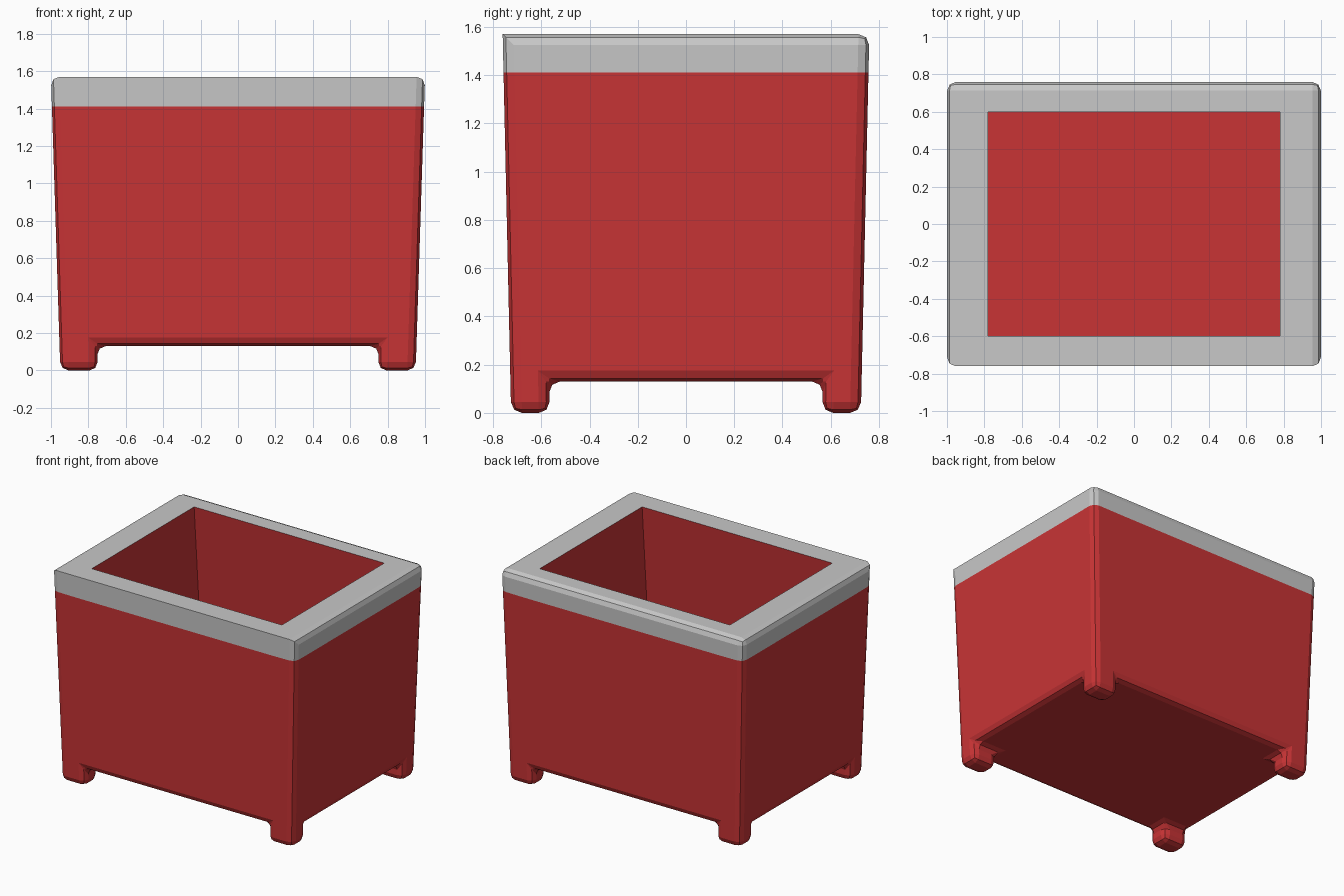
import bpy, bmesh

if "Cube" in bpy.data.objects:
    bpy.data.objects.remove(bpy.data.objects["Cube"])

def material(name, rgb):
    m = bpy.data.materials.new(name)
    m.diffuse_color = (*rgb, 1)
    m.use_nodes = True
    m.node_tree.nodes["Principled BSDF"].inputs["Base Color"].default_value = m.diffuse_color
    return m

TOP, RIM, FLOOR, BELLY = 1.57, 1.41, 0.25, 0.13
levels = [0, BELLY, FLOOR, RIM, TOP]

def lerp(a, b, t):
    return a + (b - a) * t

def position(i, j, k):
    """Tapered 4 x 4 column grid; the inner columns become the cavity."""
    z = levels[k]
    t = z / TOP
    sx, sy = (-1 if i < 2 else 1), (-1 if j < 2 else 1)
    x = lerp(0.95, 1.0, t) if i in (0, 3) else lerp(0.75, 0.78, t)
    y = lerp(0.725, 0.76, t) if j in (0, 3) else lerp(0.565, 0.60, t)
    if i in (1, 2) and j in (1, 2) and k >= 2:          # cavity walls
        x, y = 0.78, lerp(0.70, 0.60, (z - FLOOR) / (TOP - FLOOR))
    return sx * x, sy * y, z

def solid(i, j, k):
    if not (0 <= i < 3 and 0 <= j < 3 and 0 <= k < 4):
        return False
    if k == 0:
        return i != 1 and j != 1                         # four feet
    return k == 1 or not (i == 1 and j == 1)             # floor, then walls

bm = bmesh.new()
grid = {}

def vert(key):
    if key not in grid:
        grid[key] = bm.verts.new(position(*key))
    return grid[key]

# Skin the solid cells
for i in range(3):
    for j in range(3):
        for k in range(4):
            if not solid(i, j, k):
                continue
            for axis in range(3):
                for side in (0, 1):
                    n = [i, j, k]
                    n[axis] += 1 if side else -1
                    if solid(*n):
                        continue
                    keys = []
                    for u, v in ((0, 0), (1, 0), (1, 1), (0, 1)):
                        c = [i, j, k]
                        c[axis] += side
                        c[(axis + 1) % 3] += u
                        c[(axis + 2) % 3] += v
                        keys.append(tuple(c))
                    if not side:
                        keys.reverse()
                    bm.faces.new([vert(c) for c in keys])
bm.normal_update()

# Round the outer edges, leaving the cavity and the front top edge sharp
key_of = {v: key for key, v in grid.items()}
edges = []
for e in bm.edges:
    a, b = (key_of[v] for v in e.verts)
    cavity = all(c[0] in (1, 2) and c[1] in (1, 2) and c[2] >= 2 for c in (a, b))
    front_top = all(c[1] == 0 and c[2] == 4 for c in (a, b))
    if e.calc_face_angle(0) > 0.5 and not cavity and not front_top:
        edges.append(e)
bmesh.ops.bevel(bm, geom=edges, offset=0.045, offset_type='OFFSET', segments=2,
                profile=0.5, affect='EDGES', clamp_overlap=True)
bm.normal_update()

# Grey rim band on the outside and top, red everywhere else
for f in bm.faces:
    c = f.calc_center_median()
    inner = abs(c.x) < 0.785 and abs(c.y) < 0.65 and abs(f.normal.z) < 0.5
    f.material_index = 1 if c.z > RIM and not inner else 0

mesh = bpy.data.meshes.new("planter_box")
bm.to_mesh(mesh)
bm.free()
mesh.materials.append(material("red", (0.58, 0.034, 0.036)))
mesh.materials.append(material("light grey", (0.58, 0.58, 0.58)))
box = bpy.data.objects.new("planter_box", mesh)
bpy.context.collection.objects.link(box)
